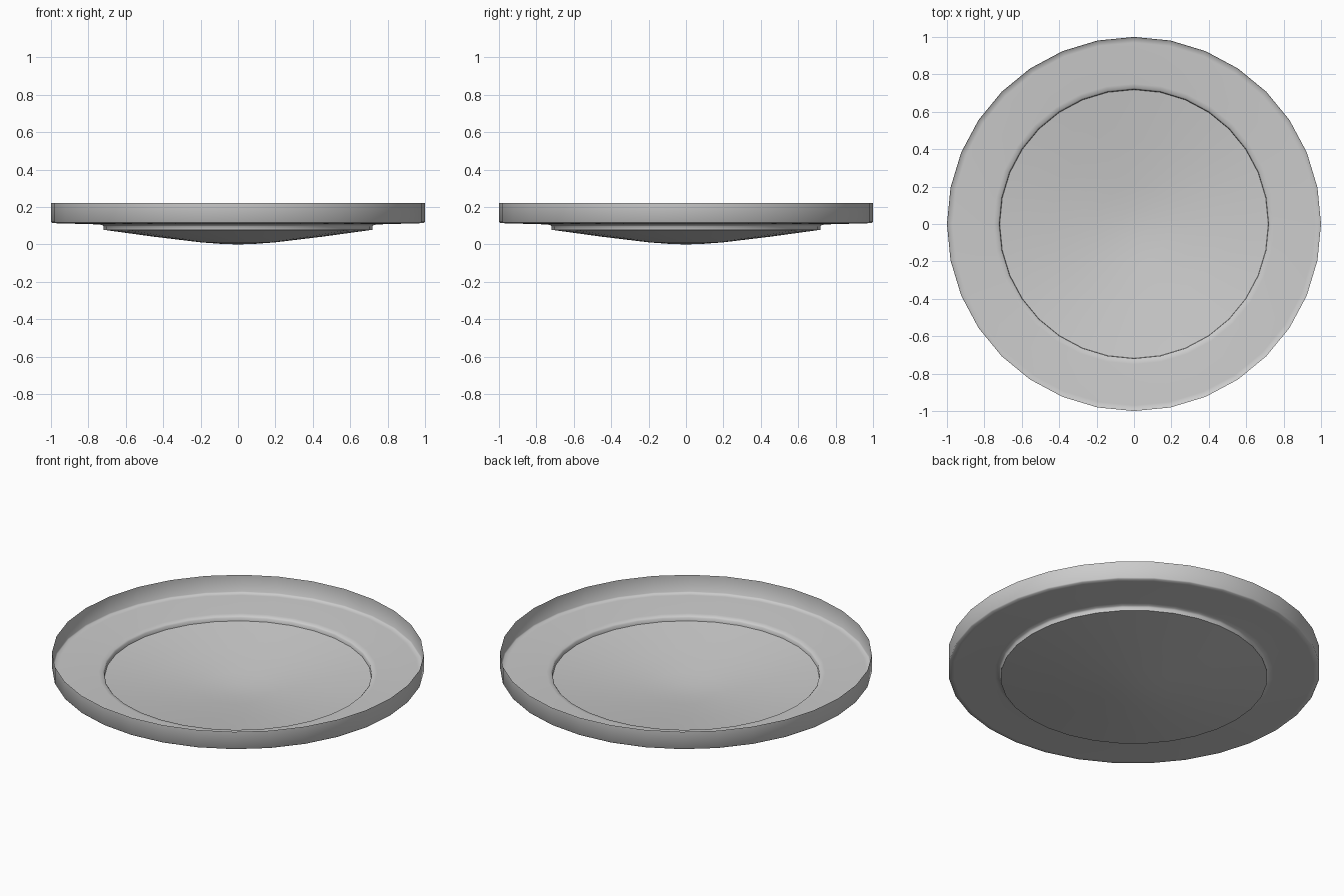
import bpy, bmesh
from math import cos, sin, pi, radians

if "Cube" in bpy.data.objects:
    bpy.data.objects.remove(bpy.data.objects["Cube"])

SIDES = 32
# Plate profile (radius, height): rim wall, flat ledge, small step, shallow bowl
profile = [(1.0, 0.22), (1.0, 0.121), (0.995, 0.115), (0.97, 0.113),
           (0.75, 0.107), (0.727, 0.104), (0.72, 0.097), (0.718, 0.078),
           (0.45, 0.041), (0.2, 0.011), (0.08, 0.002)]

# Revolve the profile into a thin, open-topped dish
bm = bmesh.new()
rings = [[bm.verts.new((r * cos(2 * pi * i / SIDES), r * sin(2 * pi * i / SIDES), z))
          for i in range(SIDES)] for r, z in profile]
for a, b in zip(rings, rings[1:]):
    for i in range(SIDES):
        j = (i + 1) % SIDES
        bm.faces.new((a[i], a[j], b[j], b[i]))

# Close the bottom of the bowl
centre = bm.verts.new((0, 0, 0))
for i in range(SIDES):
    bm.faces.new((rings[-1][i], rings[-1][(i + 1) % SIDES], centre))
# Normals face up into the dish
bm.normal_update()
if centre.normal.z < 0:
    bmesh.ops.reverse_faces(bm, faces=bm.faces[:])

mesh = bpy.data.meshes.new("plate")
bm.to_mesh(mesh)
bm.free()
plate = bpy.data.objects.new("plate", mesh)
bpy.context.collection.objects.link(plate)

# Smooth surface with a crisp edge at the foot of the step
bpy.context.view_layer.objects.active = plate
plate.select_set(True)
bpy.ops.object.shade_smooth_by_angle(angle=radians(62))
